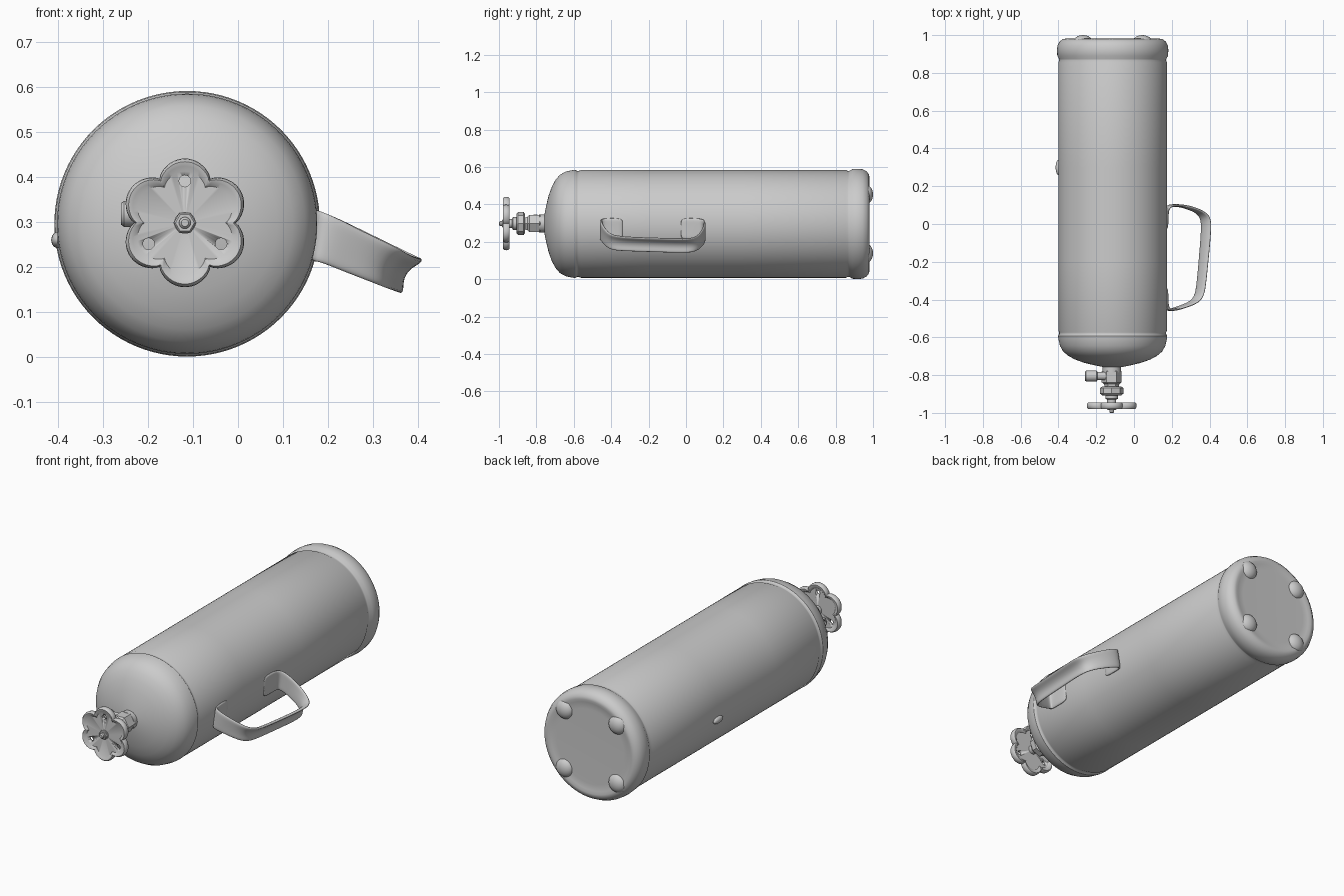
import bpy, bmesh
from math import sin, cos, pi, radians
from mathutils import Vector, Matrix

CX, CZ = -0.113, 0.296      # axis of the tank


def finish(name, bm, loc=(0, 0, 0), rot_z=0.0, angle=35):
    bmesh.ops.remove_doubles(bm, verts=bm.verts, dist=1e-5)
    bmesh.ops.recalc_face_normals(bm, faces=bm.faces)
    me = bpy.data.meshes.new(name)
    bm.to_mesh(me)
    bm.free()
    ob = bpy.data.objects.new(name, me)
    bpy.context.collection.objects.link(ob)
    ob.location = loc
    ob.rotation_euler.z = rot_z
    bpy.ops.object.select_all(action='DESELECT')
    ob.select_set(True)
    bpy.context.view_layer.objects.active = ob
    bpy.ops.object.shade_smooth_by_angle(angle=radians(angle))
    return ob


def lathe(name, profile, n, loc=(CX, 0, CZ), rot_z=0.0, shape=lambda a: 1.0, angle=35):
    """Spin (radius, y) points about the y axis; shape() modulates the radius."""
    bm = bmesh.new()
    rings = []
    for r, y in profile:
        ring = []
        for i in range(n):
            a = 2 * pi * i / n
            k = r * shape(a)
            ring.append(bm.verts.new((k * cos(a), y, k * sin(a))))
        rings.append(ring)
    for a, b in zip(rings, rings[1:]):
        for i in range(n):
            j = (i + 1) % n
            bm.faces.new((a[i], a[j], b[j], b[i]))
    return finish(name, bm, loc, rot_z, angle)


# Tank with domed front, two weld grooves and a rolled back rim
lathe("tank_body", [
    (0, -0.762), (0.05, -0.757), (0.10, -0.747), (0.15, -0.735), (0.20, -0.717),
    (0.235, -0.698), (0.262, -0.675), (0.279, -0.645), (0.287, -0.61), (0.289, -0.592),
    (0.283, -0.582), (0.283, -0.574), (0.288, -0.562), (0.288, -0.2), (0.288, 0.3),
    (0.288, 0.855), (0.283, 0.866), (0.284, 0.874), (0.293, 0.89), (0.295, 0.92),
    (0.292, 0.945), (0.281, 0.966), (0.265, 0.978), (0.25, 0.981), (0.235, 0.976),
    (0.20, 0.975), (0, 0.975)], 96)

# Four rounded feet on the back end
for i in range(4):
    a = radians(45 + 90 * i)
    bm = bmesh.new()
    bmesh.ops.create_uvsphere(bm, u_segments=24, v_segments=12, radius=1,
                              matrix=Matrix.Diagonal((0.05, 0.034, 0.05, 1)))
    finish(f"foot_{i + 1}", bm, (CX + 0.222 * cos(a), 0.966, CZ + 0.222 * sin(a)))

# Small nub on the left side
bm = bmesh.new()
bmesh.ops.create_uvsphere(bm, u_segments=16, v_segments=10, radius=1,
                          matrix=Matrix.Diagonal((0.014, 0.04, 0.018, 1)))
finish("side_nub", bm, (-0.401, 0.30, 0.26))

# Valve: hexagonal body, collar nut, spindle
VX, VZ = -0.118, 0.298
V = (VX, 0, VZ)
lathe("valve_neck", [(0, -0.74), (0.048, -0.74), (0.048, -0.785), (0.04, -0.79), (0, -0.79)], 24, V)
lathe("valve_body", [(0, -0.775), (0.046, -0.775), (0.053, -0.782), (0.053, -0.838),
                     (0.04, -0.848), (0.036, -0.875), (0, -0.875)], 6, V, angle=25)
lathe("collar_nut", [(0, -0.86), (0.05, -0.86), (0.062, -0.868), (0.062, -0.898),
                     (0.05, -0.907), (0, -0.907)], 8, V, angle=25)
lathe("spindle", [(0, -0.90), (0.034, -0.90), (0.034, -0.925), (0.024, -0.93), (0.024, -0.975),
                  (0.013, -0.977), (0.013, -0.994), (0.008, -1.0), (0, -1.0)], 24, V)
lathe("spindle_nut", [(0, -0.965), (0.025, -0.965), (0.025, -0.98), (0.021, -0.984), (0, -0.984)],
      6, V, angle=25)

# Side outlet pointing to the left
lathe("valve_outlet", [(0, 0), (0.022, 0), (0.022, 0.075), (0.029, 0.08), (0.029, 0.135),
                       (0.024, 0.142), (0.016, 0.142), (0.016, 0.11), (0, 0.11)],
      24, (VX, -0.805, VZ + 0.02), pi / 2)

# Six-lobed handwheel with a thick rim
wheel = lathe("handwheel", [
    (0, -0.970), (0.80, -0.970), (0.88, -0.977), (0.95, -0.979), (0.99, -0.972), (1, -0.962),
    (0.99, -0.951), (0.95, -0.944), (0.88, -0.945), (0.80, -0.953), (0, -0.953)],
    120, V, shape=lambda a: 0.113 + 0.03 * abs(cos(3 * (a - pi / 2))) ** 0.8)

# Three holes in the handwheel
bm = bmesh.new()
for k in (90, 210, 330):
    a = radians(k)
    m = Matrix.Translation((0.093 * cos(a), -0.96, 0.093 * sin(a))) @ Matrix.Rotation(pi / 2, 4, 'X')
    bmesh.ops.create_cone(bm, cap_ends=True, segments=12, radius1=0.013, radius2=0.013,
                          depth=0.1, matrix=m)
cutter = finish("hole_cutter", bm, V)
cutter.hide_render = True
cutter.hide_set(True)
cut = wheel.modifiers.new("holes", 'BOOLEAN')
cut.operation = 'DIFFERENCE'
cut.solver = 'EXACT'
cut.object = cutter

# Carrying handle: bent strap with tabs on the tank.
# Each row: centre x, y, z, half-width x, half-width z, inward bow
path = [
    (0.172, -0.03, 0.27, 0.004, 0.058, 0), (0.173, 0.05, 0.27, 0.004, 0.058, 0),
    (0.176, 0.088, 0.268, 0.008, 0.056, 0), (0.198, 0.100, 0.262, 0.014, 0.052, 0),
    (0.26, 0.097, 0.235, 0.02, 0.046, 0.006), (0.335, 0.075, 0.203, 0.023, 0.04, 0.014),
    (0.378, 0.045, 0.183, 0.024, 0.038, 0.02), (0.389, 0.0, 0.178, 0.024, 0.038, 0.02),
    (0.376, -0.15, 0.182, 0.023, 0.038, 0.018), (0.362, -0.30, 0.187, 0.022, 0.038, 0.018),
    (0.352, -0.375, 0.192, 0.022, 0.04, 0.016), (0.325, -0.415, 0.205, 0.022, 0.042, 0.012),
    (0.255, -0.440, 0.235, 0.02, 0.046, 0.006), (0.198, -0.457, 0.262, 0.014, 0.052, 0),
    (0.176, -0.452, 0.268, 0.008, 0.056, 0), (0.173, -0.42, 0.27, 0.004, 0.058, 0),
    (0.172, -0.335, 0.27, 0.004, 0.058, 0)]
bm = bmesh.new()
rows = []
for x, y, z, wx, wz, bow in path:
    rows.append([bm.verts.new(Vector((x + wx * t, y, z + wz * t))
                              + Vector((-0.88, 0, 0.45)) * bow * (1 - t * t))
                 for t in (-1, -0.5, 0, 0.5, 1)])
for a, b in zip(rows, rows[1:]):
    for i in range(4):
        bm.faces.new((a[i], a[i + 1], b[i + 1], b[i]))
handle = finish("carrying_handle", bm, angle=60)
solid = handle.modifiers.new("thickness", 'SOLIDIFY')
solid.thickness = 0.014
solid.offset = 0
sub = handle.modifiers.new("smooth", 'SUBSURF')
sub.levels = sub.render_levels = 2
